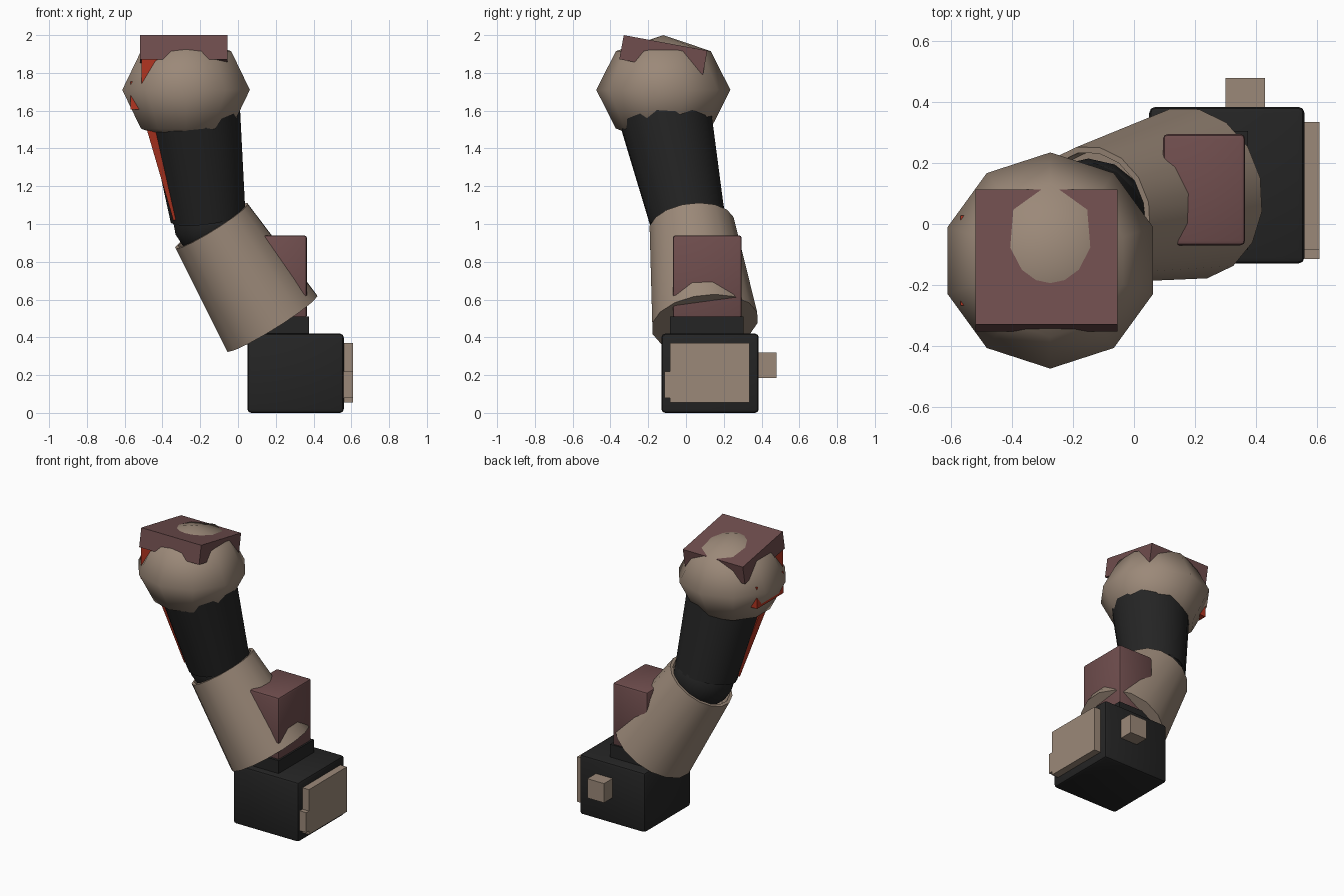
import bpy, bmesh, math
from mathutils import Vector, Matrix

cube = bpy.data.objects.get("Cube")
if cube:
    bpy.data.objects.remove(cube, do_unlink=True)


def material(name, rgb):
    m = bpy.data.materials.new(name)
    m.use_nodes = True
    m.diffuse_color = (*rgb, 1)
    m.node_tree.nodes["Principled BSDF"].inputs["Base Color"].default_value = (*rgb, 1)
    return m


TAN = material("tan", (0.33, 0.25, 0.19))
BLACK = material("black", (0.018, 0.018, 0.018))
PLUM = material("plum", (0.16, 0.075, 0.075))
RED = material("red", (0.45, 0.035, 0.015))


def finish(name, bm, mat, smooth=0):
    bmesh.ops.recalc_face_normals(bm, faces=bm.faces[:])
    me = bpy.data.meshes.new(name)
    bm.to_mesh(me)
    bm.free()
    me.materials.append(mat)
    if smooth:
        me.shade_smooth()
        me.set_sharp_from_angle(angle=math.radians(smooth))
    ob = bpy.data.objects.new(name, me)
    bpy.context.scene.collection.objects.link(ob)
    return ob


def box(name, mat, lo, hi, bevel=0, tilt=0):
    """Axis-aligned box between two corners, optionally bevelled and tilted about x."""
    lo, hi = Vector(lo), Vector(hi)
    bm = bmesh.new()
    bmesh.ops.create_cube(bm, size=1, matrix=Matrix.Diagonal((*(hi - lo), 1)))
    if bevel:
        bmesh.ops.bevel(bm, geom=bm.edges[:], offset=bevel, segments=2,
                        profile=0.5, affect='EDGES')
    ob = finish(name, bm, mat, 30 if bevel else 0)
    ob.location = (lo + hi) / 2
    ob.rotation_euler.x = math.radians(tilt)
    return ob


def lathe(name, mat, start, end, profile, sides, smooth=50):
    """Turn (radius, fraction along axis) points around the line start-end."""
    start, axis = Vector(start), Vector(end) - Vector(start)
    rot = axis.to_track_quat('Z', 'Y')
    bm = bmesh.new()
    rings = []
    for r, t in profile:
        ring = []
        for i in range(sides):
            a = math.tau * i / sides + math.pi / 2
            ring.append(bm.verts.new(start + axis * t
                                     + rot @ Vector((r * math.cos(a), r * math.sin(a), 0))))
        rings.append(ring)
    for a, b in zip(rings, rings[1:]):
        for i in range(sides):
            j = (i + 1) % sides
            bm.faces.new((a[i], a[j], b[j], b[i]))
    bm.faces.new(rings[0])
    bm.faces.new(rings[-1])
    bmesh.ops.remove_doubles(bm, verts=bm.verts[:], dist=0.0005)
    return finish(name, bm, mat, smooth)


def ball(name, mat, centre, radius, half_height, sides, bands):
    c, up = Vector(centre), Vector((0, 0, half_height))
    steps = [math.pi * k / bands for k in range(bands + 1)]
    profile = [(radius * math.sin(a) + 0.0001, (1 - math.cos(a)) / 2) for a in steps]
    return lathe(name, mat, c - up, c + up, profile, sides, 80)


# Base block with side plate, tab and rear knob
box("base_block", BLACK, (0.05, -0.13, 0), (0.56, 0.385, 0.42), 0.02)
box("side_plate", TAN, (0.55, -0.085, 0.055), (0.61, 0.335, 0.37))
box("side_plate_tab", TAN, (0.55, -0.115, 0.08), (0.61, -0.08, 0.22))
box("rear_knob", TAN, (0.3, 0.37, 0.185), (0.43, 0.48, 0.32))

# Shoulder block on its collar
box("shoulder_collar", BLACK, (0.085, -0.085, 0.41), (0.375, 0.305, 0.51))
box("shoulder_block", PLUM, (0.095, -0.07, 0.5), (0.365, 0.295, 0.94), 0.015)

# Lower arm sleeve with an open, recessed upper rim
lathe("lower_arm", TAN, (0.18, 0.1, 0.475), (-0.14, 0.03, 0.99),
      [(0.285, 0), (0.228, 1), (0.208, 1), (0.208, 0.85)], 16)

# Elbow and upper arm
ball("elbow", BLACK, (-0.15, 0.015, 1.02), 0.2, 0.2, 14, 8)
lathe("upper_arm", BLACK, (-0.16, 0.005, 1.04), (-0.235, -0.115, 1.6),
      [(0.203, 0), (0.25, 1)], 16)
lathe("arm_rod", RED, (-0.315, -0.09, 1.03), (-0.47, -0.2, 1.56),
      [(0.035, 0), (0.035, 1)], 4, 0)

# Head with tilted cap and red inserts
ball("head", TAN, (-0.275, -0.12, 1.71), 0.355, 0.29, 10, 4)
box("head_cap", PLUM, (-0.52, -0.345, 1.83), (-0.055, 0.105, 1.96), 0, -10.5)
box("side_insert", RED, (-0.57, -0.268, 1.605), (-0.45, 0.028, 1.755))
box("front_insert", RED, (-0.51, -0.345, 1.7), (-0.38, -0.2, 1.88))
